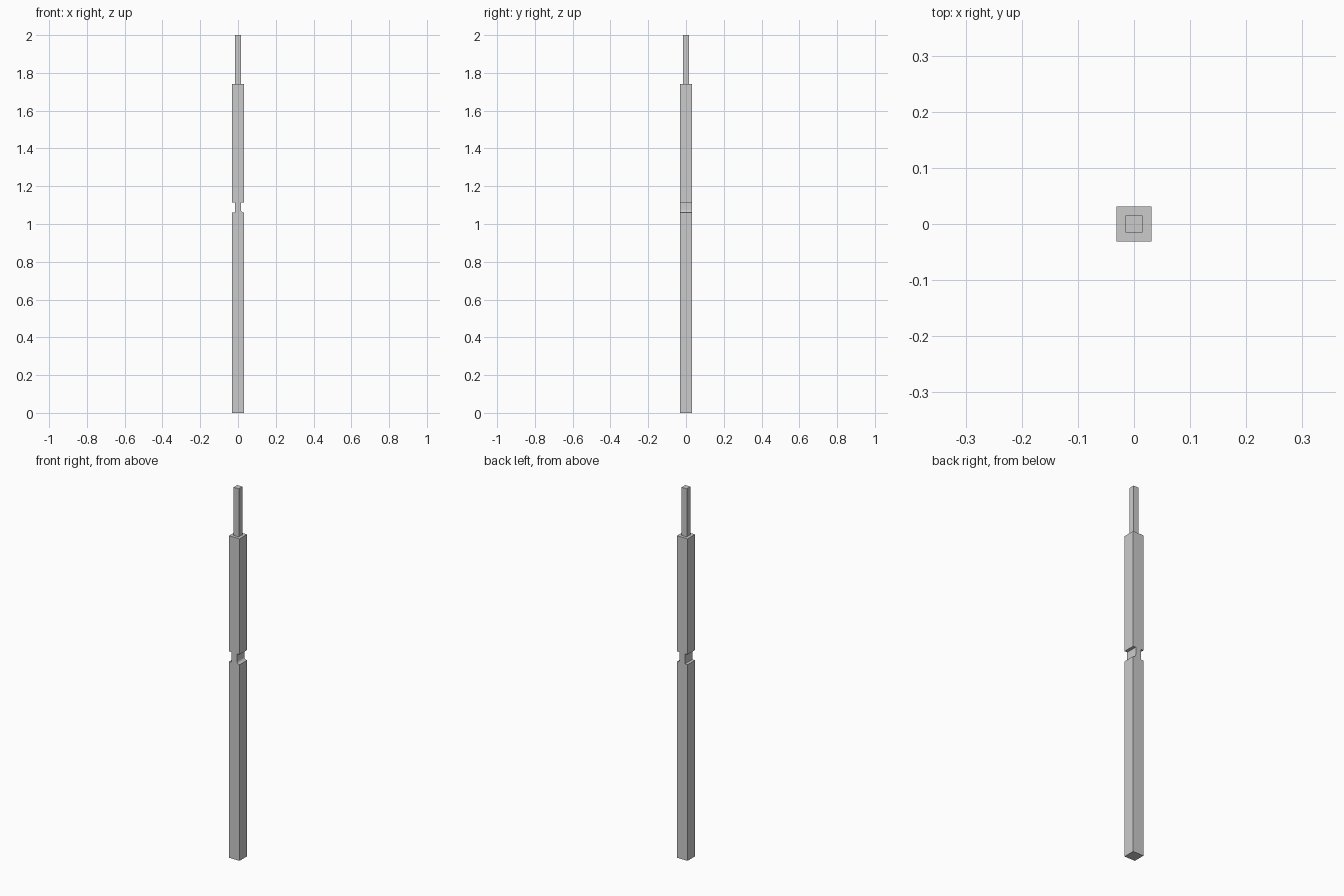
import bpy, bmesh, math

if "Cube" in bpy.data.objects:
    bpy.data.objects.remove(bpy.data.objects["Cube"])

H = 0.0315   # half width of the post
N = 0.0155   # half width of the neck and the top pin
Z0, Z1 = 1.06, 1.115   # notch bottom and top


def extrude_profile(name, pts, half):
    """Extrude an x-z outline along y."""
    bm = bmesh.new()
    face = bm.faces.new([bm.verts.new((x, -half, z)) for x, z in pts])
    res = bmesh.ops.extrude_face_region(bm, geom=[face])
    verts = [v for v in res["geom"] if isinstance(v, bmesh.types.BMVert)]
    bmesh.ops.translate(bm, verts=verts, vec=(0, 2 * half, 0))
    bmesh.ops.recalc_face_normals(bm, faces=bm.faces)
    mesh = bpy.data.meshes.new(name)
    bm.to_mesh(mesh)
    bm.free()
    ob = bpy.data.objects.new(name, mesh)
    bpy.context.collection.objects.link(ob)
    return ob


# Post with a square notch on the left and a rounded-bottom notch on the right
r = H - N
arc = [(H - r * math.sin(a), Z0 + r - r * math.cos(a))
       for a in (i * math.pi / 16 for i in range(9))]
outline = [(-H, 0), (H, 0)] + arc + [
    (N, Z1), (H, Z1), (H, 1.74),
    # slim pin at the top
    (N, 1.74), (N, 2.0), (-N, 2.0), (-N, 1.74),
    (-H, 1.74), (-H, Z1), (-N, Z1), (-N, Z0), (-H, Z0)]

# Post body stops at the pin shoulder; the pin is a separate square bar
body = [p for p in outline if p[1] < 1.75]
body = [p for p in body if not (abs(p[0]) == N and p[1] == 1.74)]
post = extrude_profile("notched_post", body, H)
pin = extrude_profile("top_pin", [(-N, 1.74), (N, 1.74), (N, 2.0), (-N, 2.0)], N)

# Smooth the rounded notch, keep corners crisp
bpy.context.view_layer.objects.active = post
post.select_set(True)
bpy.ops.object.shade_smooth_by_angle(angle=math.radians(30))
